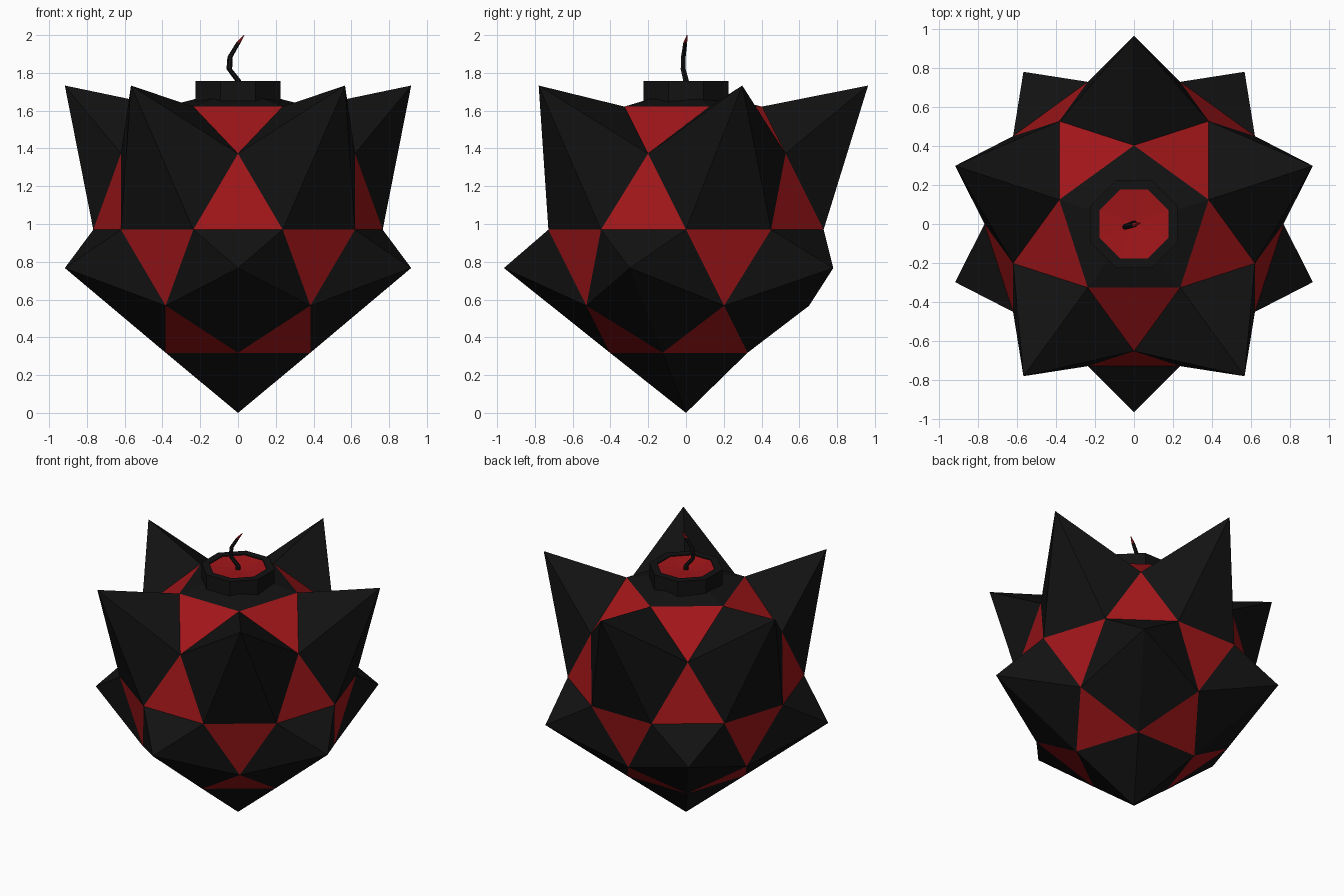
import bpy, bmesh
from math import cos, sin, radians
from mathutils import Vector

if "Cube" in bpy.data.objects:
    bpy.data.objects.remove(bpy.data.objects["Cube"])


def material(name, col):
    m = bpy.data.materials.new(name)
    m.diffuse_color = (*col, 1)
    m.use_nodes = True
    m.node_tree.nodes["Principled BSDF"].inputs["Base Color"].default_value = m.diffuse_color
    return m


BLACK = material("black", (0.006, 0.006, 0.006))
RED = material("red", (0.36, 0.008, 0.010))


def finish(name, bm):
    bmesh.ops.remove_doubles(bm, verts=bm.verts, dist=1e-4)
    bmesh.ops.recalc_face_normals(bm, faces=bm.faces)
    me = bpy.data.meshes.new(name)
    bm.to_mesh(me)
    bm.free()
    me.materials.append(BLACK)
    me.materials.append(RED)
    ob = bpy.data.objects.new(name, me)
    bpy.context.collection.objects.link(ob)
    return ob


def polar(r, deg, z):
    return Vector((r * cos(radians(deg)), r * sin(radians(deg)), z))


def face(bm, pts, mat):
    f = bm.faces.new([bm.verts.new(p) for p in pts])
    f.material_index = mat


def pyramid(bm, base, apex):
    for p, q in zip(base, base[1:] + base[:1]):
        face(bm, (p, q, apex), 0)


# spiked body: icosidodecahedron, red triangles, pentagons raised to spikes
R, MID = 0.766, 0.97
bm = bmesh.new()
for s, start, spike_z, pole_z in ((1, 90, 1.733, 1.72), (-1, 270, 0.767, 0.0)):
    cap = lambda a: polar(R * 0.5257, a, MID + s * R * 0.8507)
    ring = lambda a: polar(R * 0.8507, a, MID + s * R * 0.5257)
    equator = lambda a: polar(R, a, MID)
    angles = [start + 72 * k for k in range(5)]
    for a in angles:
        face(bm, (cap(a), cap(a + 72), ring(a + 36)), 1)
        face(bm, (ring(a + 36), equator(a + 18), equator(a + 54)), 1)
        pyramid(bm, [cap(a), ring(a - 36), equator(a - 18), equator(a + 18), ring(a + 36)],
                polar(0.964, a, spike_z))
    pyramid(bm, [cap(a) for a in angles], Vector((0, 0, pole_z)))
finish("spiked_body", bm)


def lathe(name, profile, n, offset, mat):
    bm = bmesh.new()
    for i in range(n):
        a, b = offset + 360 * i / n, offset + 360 * (i + 1) / n
        for (r0, z0), (r1, z1) in zip(profile, profile[1:]):
            pts = [polar(r0, a, z0), polar(r0, b, z0), polar(r1, b, z1)]
            if r1 > 0:
                pts.append(polar(r1, a, z1))
            face(bm, pts, mat)
    return finish(name, bm)


# octagonal collar and the red disc inside it
lathe("collar", [(0.243, 1.63), (0.243, 1.757), (0.19, 1.757), (0.19, 1.70)], 8, 22.5, 0)
lathe("collar_disc", [(0.192, 1.75), (0, 1.735)], 8, 22.5, 1)

# bent fuse with a red tip
path = [(0.0, 0.0, 1.73, 0.018), (0.0, 0.0, 1.76, 0.017), (-0.046, -0.015, 1.82, 0.015),
        (-0.042, -0.014, 1.885, 0.014), (0.002, -0.004, 1.96, 0.012), (0.032, 0.006, 2.0, 0.002)]
bm = bmesh.new()
rings = [[Vector((x, y, z)) + polar(r, 60 * i, 0) for i in range(6)] for x, y, z, r in path]
for j, (lo, hi) in enumerate(zip(rings, rings[1:])):
    for i in range(6):
        k = (i + 1) % 6
        face(bm, (lo[i], lo[k], hi[k], hi[i]), 1 if j == 4 else 0)
face(bm, rings[-1], 1)
finish("fuse", bm)
